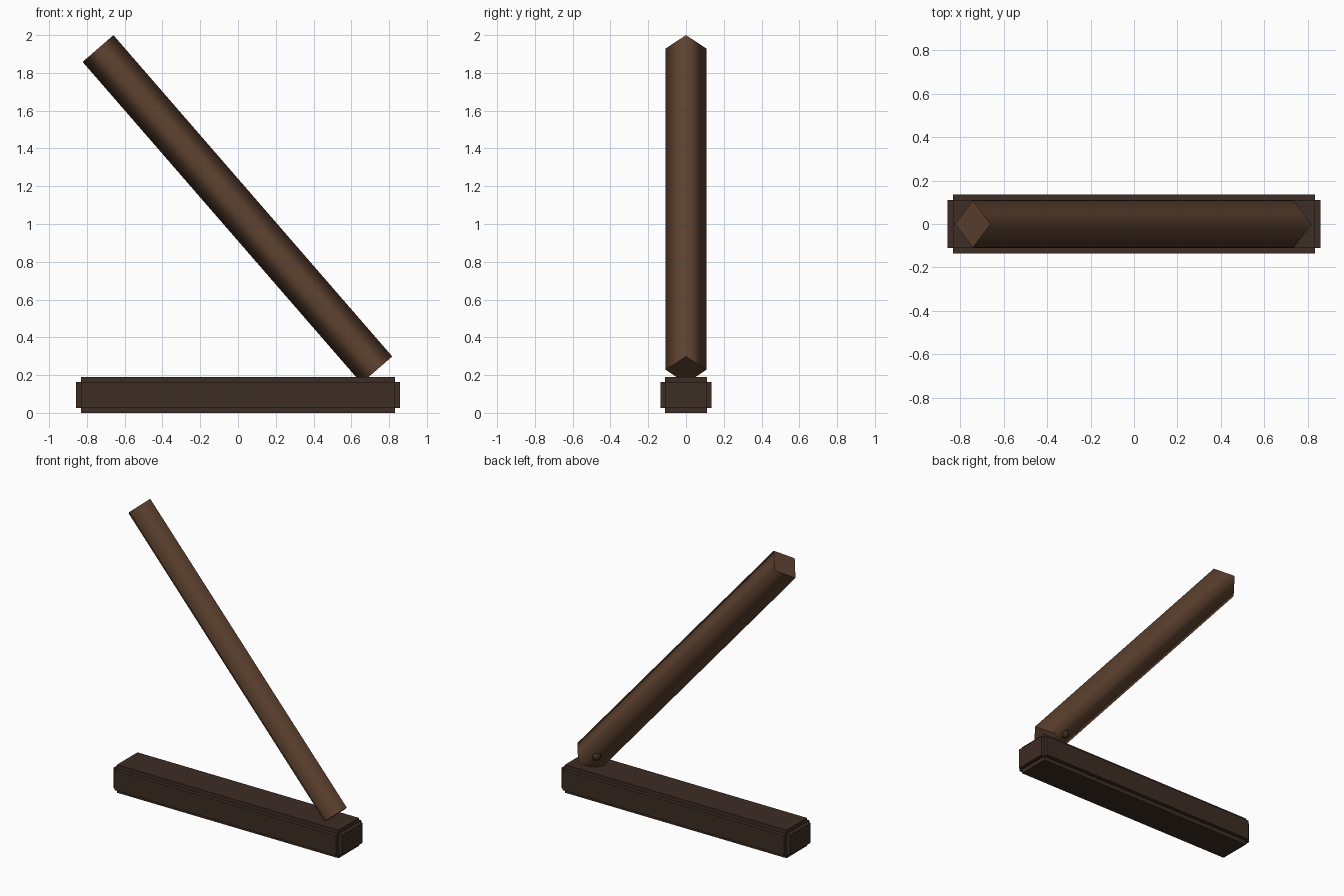
import bpy, bmesh, math
from mathutils import Vector, Matrix

if "Cube" in bpy.data.objects:
    bpy.data.objects.remove(bpy.data.objects["Cube"])


def material(name, rgb):
    m = bpy.data.materials.new(name)
    m.diffuse_color = (*rgb, 1)
    m.use_nodes = True
    m.node_tree.nodes["Principled BSDF"].inputs["Base Color"].default_value = m.diffuse_color
    return m


dark = material("dark brown", (0.048, 0.026, 0.018))
brown = material("warm brown", (0.112, 0.055, 0.029))


def make(name, bm, mat):
    me = bpy.data.meshes.new(name)
    bm.to_mesh(me)
    bm.free()
    me.materials.append(mat)
    ob = bpy.data.objects.new(name, me)
    bpy.context.collection.objects.link(ob)
    return ob


def box(name, sx, sy, z0, z1):
    bm = bmesh.new()
    bmesh.ops.create_cube(bm, size=1, matrix=Matrix.Translation((0, 0, (z0 + z1) / 2))
                          @ Matrix.Diagonal((sx, sy, z1 - z0, 1)))
    return make(name, bm, dark)


# Base beam with stepped (notched) edges: three boxes, each longer along one axis
box("base_core", 1.664, 0.22, 0, 0.19)
box("base_ends", 1.716, 0.22, 0.027, 0.163)
box("base_sides", 1.664, 0.272, 0.027, 0.163)

# Leaning beam: four-sided bar standing on its corner, smooth sides and flat caps
low, high = Vector((0.735, 0, 0.228)), Vector((-0.741, 0, 1.929))
axis = high - low
rot = axis.to_track_quat('Z', 'Y').to_matrix().to_4x4()
bm = bmesh.new()
bmesh.ops.create_cone(bm, cap_ends=True, segments=4, radius1=0.108, radius2=0.108,
                      depth=axis.length)
ends = [f for f in bm.faces if abs(f.normal.z) > 0.5]
for f in bm.faces:
    f.smooth = f not in ends
for f in ends:
    for e in f.edges:
        e.smooth = False
# turn the corners so that two of them lie in the front plane
turn = Matrix.Rotation(math.atan2(bm.verts[:][0].co.y, bm.verts[:][0].co.x), 4, 'Z').inverted()
bm.transform(Matrix.Translation((low + high) / 2) @ rot @ turn)
make("leaning_beam", bm, brown)

# Small pin head on the back of the beam near the joint
bm = bmesh.new()
bmesh.ops.create_uvsphere(bm, u_segments=16, v_segments=8, radius=0.027,
                          matrix=Matrix.Translation((0.625, 0.067, 0.285)))
for f in bm.faces:
    f.smooth = True
make("joint_pin", bm, dark)
